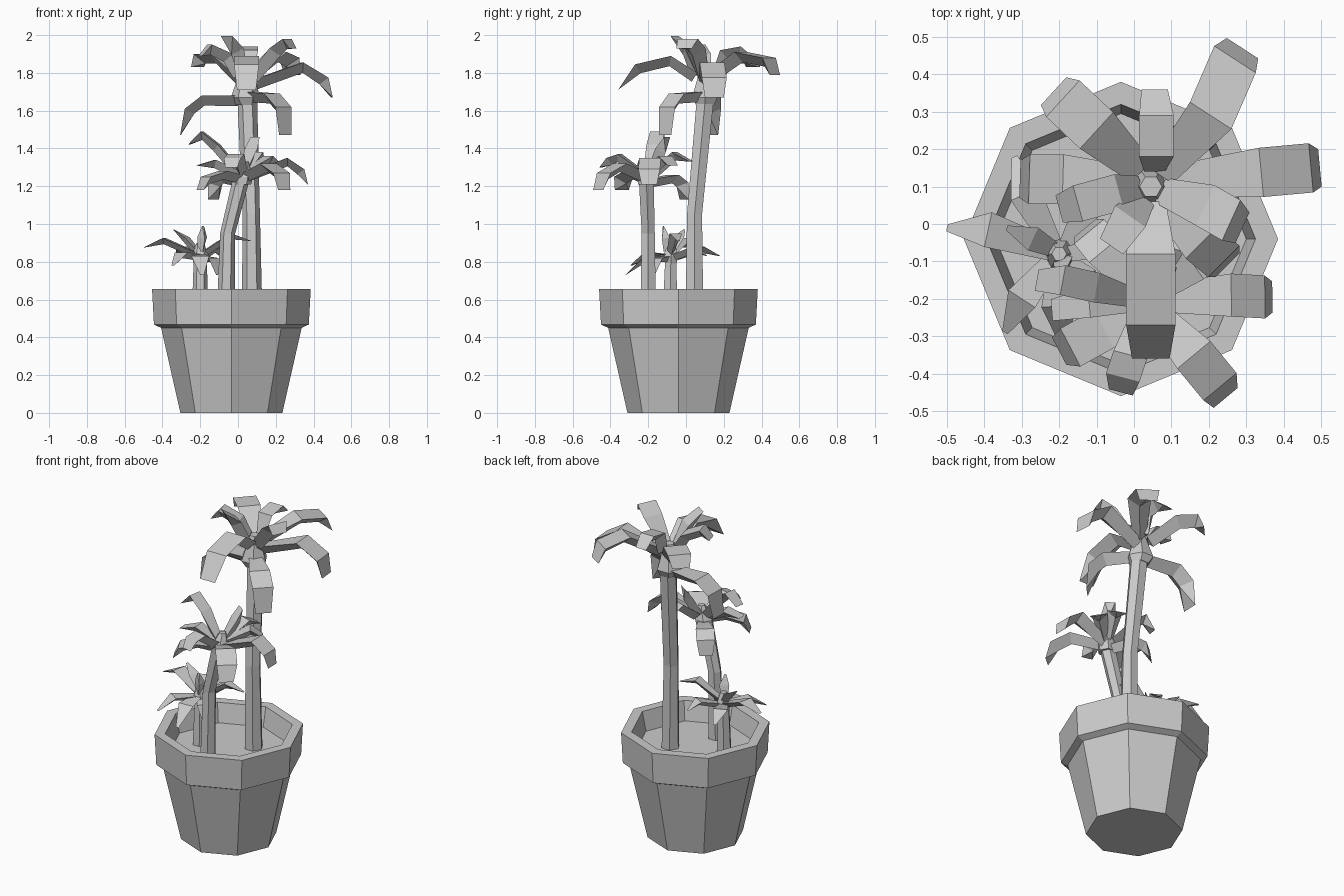
import bpy, bmesh, math
from mathutils import Vector


def make_object(name, bm):
    bmesh.ops.recalc_face_normals(bm, faces=bm.faces)
    mesh = bpy.data.meshes.new(name)
    bm.to_mesh(mesh)
    bm.free()
    obj = bpy.data.objects.new(name, mesh)
    bpy.context.collection.objects.link(obj)
    return obj


def loft(name, rings, sides, turn=0.0):
    """Skin of horizontal polygon rings given as (x, y, z, radius)."""
    bm = bmesh.new()
    loops = []
    for x, y, z, r in rings:
        angles = [turn + math.tau * i / sides for i in range(sides)]
        loops.append([bm.verts.new((x + r * math.cos(a), y + r * math.sin(a), z)) for a in angles])
    for a, b in zip(loops, loops[1:]):
        for i in range(sides):
            j = (i + 1) % sides
            bm.faces.new((a[i], a[j], b[j], b[i]))
    bm.faces.new(loops[0])
    bm.faces.new(loops[-1])
    return make_object(name, bm)


def add_leaf(bm, path, width, depth, tip):
    """Folding leaf: flat top, keeled underside, narrowed edge at the tip."""
    pts = [Vector(p) for p in path]
    flat = pts[-1] - pts[0]
    side = Vector((-flat.y, flat.x, 0)).normalized()
    last = len(pts) - 1
    rows = []
    for i, p in enumerate(pts):
        t = (pts[min(i + 1, last)] - pts[max(i - 1, 0)]).normalized()
        up = t.cross(side)
        up = up if up.z > 0 else -up
        half = width * (0.3 if i == 0 else tip if i == last else 0.5)
        row = [bm.verts.new(p + side * half), bm.verts.new(p - side * half)]
        if i < last:
            row.append(bm.verts.new(p - up * depth))
        rows.append(row)
    bm.faces.new(rows[0])
    for a, b in zip(rows, rows[1:]):
        bm.faces.new((a[0], a[1], b[1], b[0]))
        if len(b) == 3:
            bm.faces.new((a[1], a[2], b[2], b[1]))
            bm.faces.new((a[2], a[0], b[0], b[2]))
        else:
            bm.faces.new((a[1], a[2], b[1]))
            bm.faces.new((a[2], a[0], b[0]))
            bm.faces.new((a[2], b[1], b[0]))


def palm(name, trunk, crown, leaves, width, depth, tip):
    loft(name + "_trunk", trunk, 6)
    loft(name + "_crown", crown, 6)
    bm = bmesh.new()
    for scale, *path in leaves:
        add_leaf(bm, path, width * scale, depth, tip)
    make_object(name + "_leaves", bm)


# Octagonal pot with a stepped rim, hollow down to the soil
PX, PY = -0.035, -0.04
pot = [(0.27, 0), (0.372, 0.45), (0.41, 0.468), (0.42, 0.655), (0.36, 0.655), (0.335, 0.54)]
loft("pot_and_soil", [(PX, PY, z, r) for r, z in pot], 8)

# Tall palm
palm("tall_palm",
     [(0.075, 0.045, 0.53, 0.054), (0.07, 0.045, 1.05, 0.046), (0.05, 0.1, 1.64, 0.052)],
     [(0.045, 0.1, 1.63, 0.055), (0.04, 0.1, 1.67, 0.078), (0.045, 0.1, 1.82, 0.03)],
     [(1, (0.07, 0.11, 1.76), (0.34, 0.138, 1.855), (0.473, 0.15, 1.775), (0.497, 0.15, 1.67)),
      (1, (0.07, 0.13, 1.8), (0.205, 0.29, 1.91), (0.27, 0.44, 1.88), (0.29, 0.47, 1.79)),
      (.9, (0.07, 0.09, 1.79), (0.19, 0.05, 1.93), (0.26, 0.01, 1.98), (0.29, -0.01, 1.93)),
      (.9, (0.07, 0.07, 1.7), (0.18, -0.05, 1.69), (0.24, -0.1, 1.62), (0.25, -0.11, 1.47)),
      (1, (0.045, 0.06, 1.8), (0.045, -0.08, 1.89), (0.045, -0.27, 1.845), (0.045, -0.36, 1.71)),
      (1, (0.02, 0.11, 1.68), (-0.19, 0.12, 1.68), (-0.28, 0.12, 1.61), (-0.305, 0.12, 1.47)),
      (1, (0.02, 0.14, 1.78), (-0.1, 0.25, 1.9), (-0.19, 0.335, 1.9), (-0.215, 0.355, 1.83)),
      (.7, (0.055, 0.14, 1.8), (0.06, 0.18, 1.92), (0.06, 0.29, 1.94), (0.055, 0.36, 1.88)),
      (.75, (0.02, 0.1, 1.8), (-0.04, 0.085, 1.9), (-0.15, 0.055, 1.95), (-0.2, 0.04, 1.89)),
      (.75, (0.03, 0.07, 1.8), (-0.01, 0.02, 1.93), (-0.06, -0.06, 1.995))],
     0.132, 0.055, 0.38)

# Middle palm, leaning to the right
palm("middle_palm",
     [(-0.065, -0.2, 0.53, 0.047), (-0.055, -0.2, 0.95, 0.04), (0.015, -0.21, 1.23, 0.045)],
     [(0.02, -0.21, 1.21, 0.05), (0.025, -0.21, 1.25, 0.055), (0.035, -0.2, 1.33, 0.02)],
     [(1, (0.05, -0.2, 1.27), (0.26, -0.19, 1.35), (0.35, -0.195, 1.29), (0.37, -0.195, 1.21)),
      (1, (0.05, -0.23, 1.27), (0.16, -0.35, 1.32), (0.23, -0.435, 1.27), (0.245, -0.465, 1.18)),
      (1, (0.01, -0.23, 1.26), (-0.08, -0.28, 1.28), (-0.17, -0.33, 1.25), (-0.2, -0.34, 1.18)),
      (.8, (0.02, -0.24, 1.29), (-0.01, -0.35, 1.37), (-0.03, -0.41, 1.35), (-0.035, -0.45, 1.3)),
      (.7, (0.01, -0.2, 1.29), (-0.1, -0.17, 1.42), (-0.19, -0.15, 1.49), (-0.26, -0.15, 1.42)),
      (.7, (0.03, -0.19, 1.29), (0.07, -0.14, 1.4), (0.09, -0.1, 1.46)),
      (.8, (0.04, -0.17, 1.29), (0.09, -0.06, 1.38), (0.11, 0.03, 1.33)),
      (.7, (0.01, -0.21, 1.28), (-0.12, -0.21, 1.34), (-0.22, -0.23, 1.31)),
      (.8, (0.05, -0.19, 1.29), (0.16, -0.11, 1.36), (0.22, -0.07, 1.31)),
      (.9, (0.01, -0.18, 1.24), (-0.08, -0.07, 1.26), (-0.12, -0.02, 1.22), (-0.13, -0.01, 1.13))],
     0.115, 0.045, 0.36)

# Small palm with pointed leaves
palm("small_palm",
     [(-0.2, -0.085, 0.53, 0.044), (-0.2, -0.08, 0.83, 0.034)],
     [(-0.2, -0.08, 0.79, 0.035), (-0.2, -0.08, 0.83, 0.045), (-0.2, -0.08, 0.9, 0.02)],
     [(1, (-0.22, -0.07, 0.85), (-0.39, -0.015, 0.925), (-0.5, -0.01, 0.875)),
      (.9, (-0.22, -0.05, 0.84), (-0.29, 0.08, 0.88), (-0.32, 0.18, 0.83)),
      (.9, (-0.22, -0.1, 0.84), (-0.3, -0.2, 0.85), (-0.345, -0.29, 0.78)),
      (1, (-0.2, -0.11, 0.84), (-0.2, -0.22, 0.83), (-0.19, -0.32, 0.73)),
      (.6, (-0.2, -0.09, 0.86), (-0.19, -0.1, 0.93), (-0.185, -0.12, 0.99)),
      (.7, (-0.18, -0.08, 0.86), (-0.04, -0.055, 0.95), (0.07, -0.04, 0.91)),
      (.8, (-0.18, -0.1, 0.83), (-0.13, -0.15, 0.82), (-0.11, -0.17, 0.73)),
      (.7, (-0.21, -0.07, 0.86), (-0.27, -0.04, 0.93), (-0.34, -0.01, 0.97)),
      (.8, (-0.18, -0.06, 0.84), (-0.12, 0.05, 0.88), (-0.09, 0.11, 0.83))],
     0.095, 0.032, 0.1)
